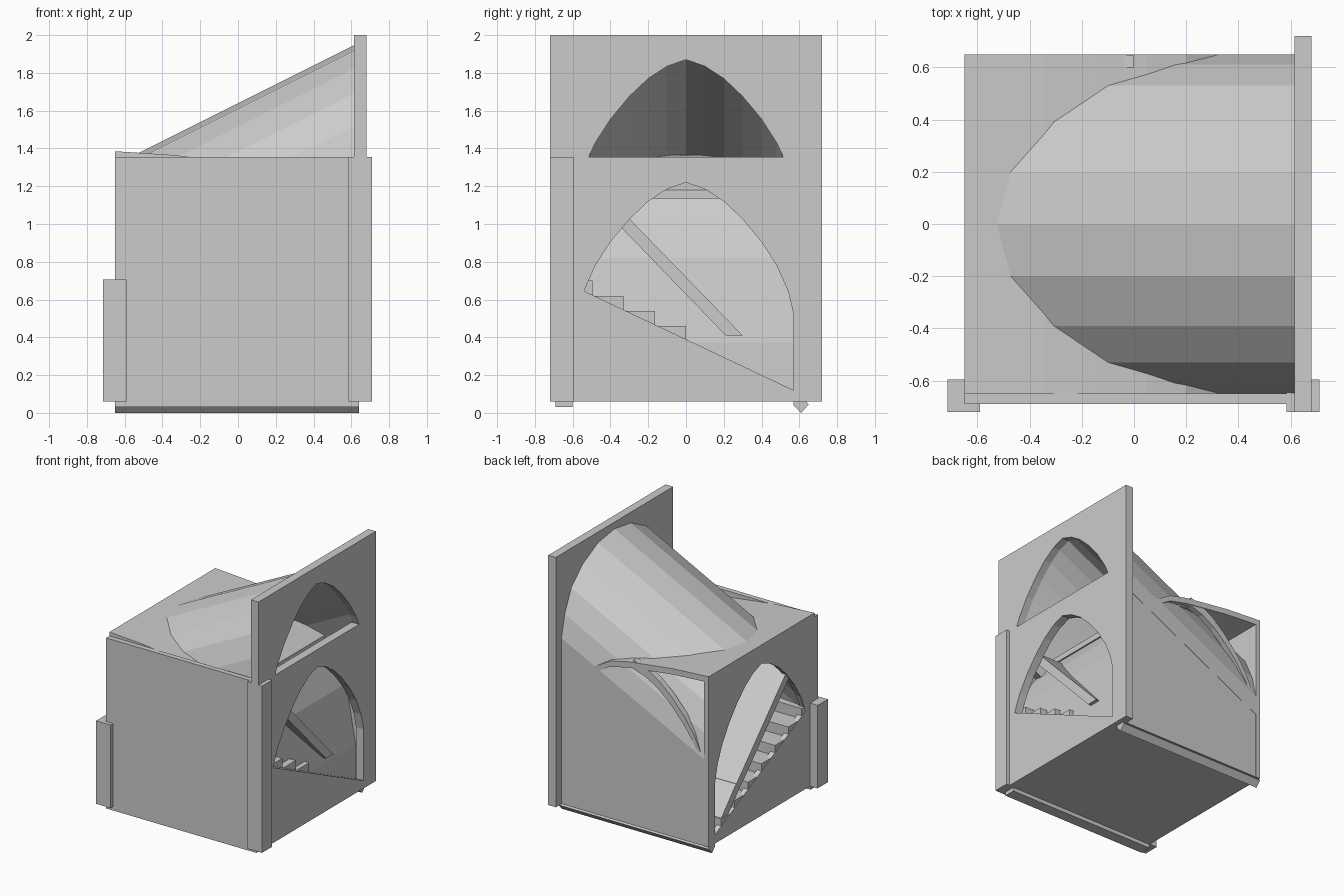
import bpy, bmesh
from mathutils import Vector

if "Cube" in bpy.data.objects:
    bpy.data.objects.remove(bpy.data.objects["Cube"])

stone = bpy.data.materials.new("grey stone")
stone.diffuse_color = (0.6, 0.6, 0.6, 1)
stone.use_nodes = True
stone.node_tree.nodes["Principled BSDF"].inputs["Base Color"].default_value = stone.diffuse_color

# Pointed-arch profiles: (half width, drop below the apex)
INNER = [(0, 0), (.1, .035), (.2, .1), (.3, .195), (.4, .315), (.48, .44), (.54, .575), (.57, .7)]
OUTER = [(0, 0), (.2, .03), (.39, .125), (.53, .255), (.61, .43), (.65, .6), (.65, .75)]


def finish(name, bm):
    bmesh.ops.recalc_face_normals(bm, faces=bm.faces[:])
    me = bpy.data.meshes.new(name)
    bm.to_mesh(me)
    bm.free()
    me.materials.append(stone)
    ob = bpy.data.objects.new(name, me)
    bpy.context.collection.objects.link(ob)
    return ob


def prism(name, loops, plane, start, vec):
    """Fill closed loops (outline, then holes) in the yz or xz plane and extrude along vec."""
    bm = bmesh.new()
    edges = []
    for loop in loops:
        vs = [bm.verts.new((start, a, b) if plane == "yz" else (a, start, b)) for a, b in loop]
        edges += [bm.edges.new((vs[i - 1], vs[i])) for i in range(len(vs))]
    bmesh.ops.triangle_fill(bm, edges=edges, use_beauty=True, use_dissolve=False)
    res = bmesh.ops.extrude_face_region(bm, geom=bm.faces[:], use_keep_orig=True)
    moved = [g for g in res["geom"] if isinstance(g, bmesh.types.BMVert)]
    bmesh.ops.translate(bm, verts=moved, vec=Vector(vec))
    return finish(name, bm)


def rect(a0, a1, b0, b1):
    return [(a0, b0), (a1, b0), (a1, b1), (a0, b1)]


def box(name, x0, x1, y0, y1, z0, z1):
    return prism(name, [rect(x0, x1, z0, z1)], "xz", y0, (0, y1 - y0, 0))


def arch(apex, profile, maxdrop=9):
    """Arch outline from the -side foot over the apex to the +side foot."""
    pts = [p for p in profile if p[1] <= maxdrop]
    return [(-w, apex - d) for w, d in reversed(pts[1:])] + [(w, apex - d) for w, d in pts]


def stair_opening(apex, foot):
    """Pointed opening whose sill slopes down along the stair."""
    return ([(-w, apex - d) for w, d in reversed(INNER[1:7])]
            + [(w, apex - d) for w, d in INNER] + [(.57, foot)])


# Base, front wall and corner posts
box("base_plate", -.65, .64, -.69, .64, .06, .1)
box("front_wall", -.65, .62, -.69, -.65, .06, 1.355)
box("right_post", .585, .71, -.72, -.595, .06, 1.355)
box("left_post", -.715, -.59, -.72, -.595, .06, .705)

# Rails under the base
box("front_rail", -.65, .64, -.69, -.6, .03, .061)
prism("back_rail", [[(.57, .061), (.57, .04), (.61, 0), (.65, .045), (.635, .061)]],
      "yz", -.65, (1.29, 0, 0))

# Tall right wall and low left wall with pointed openings
upper = [(-.515, 1.355)] + arch(1.87, INNER, .5) + [(.515, 1.355)]
prism("right_wall", [rect(-.72, .72, .06, 2), upper, stair_opening(1.22, .12)],
      "yz", .615, (.065, 0, 0))
prism("left_wall", [rect(-.65, .65, .06, 1.36), stair_opening(1.24, .13)],
      "yz", -.65, (.04, 0, 0))

# Back wall below the sloping vault
prism("back_wall", [[(-.65, .06), (.63, .06), (.63, 1.25), (-.65, .61)]], "xz", .6, (0, .048, 0))

# Sloping vault rising to the right
ring = arch(1.317, OUTER) + arch(1.237, INNER)[::-1]
prism("sloping_vault", [ring], "yz", -.645, (1.27, 0, .635))

# Thin arched deck crossing the vault
deck = [(-.65, 1.385), (-.34, 1.365), (-.14, 1.34), (.05, 1.315), (.2, 1.28), (.37, 1.18)]
prism("cross_deck", [deck + [(x, z - .045) for x, z in reversed(deck)]], "xz", -.65, (0, 1.3, 0))

# Ribs at the open back corner
half = [(-w, 1.34 - d) for w, d in INNER]
for i, (y, s) in enumerate(((.6, 1.08), (.5, .92))):
    prism(f"corner_rib_{i}", [[(x * s, z) for x, z in half]
                              + [(x * s, z - .07) for x, z in reversed(half)]],
          "xz", y, (0, .045, 0))

# Right half of the cross vault, seen through the right opening
shell = [(0, 1.31), (.2, 1.27), (.32, 1.18), (.43, 1.02), (.51, .82), (.59, .37), (.6, .1)]
prism("cross_vault", [shell + [(x * .93, z - .04) for x, z in reversed(shell)]],
      "xz", -.65, (0, 1.26, 0))

# Stair ramp, steps and sloping plank running the full width
prism("stair_ramp", [[(-.65, .09), (.6, .09), (-.65, .68)]], "yz", -.61, (1.18, 0, 0))
for i in range(7):
    y = -.66 + .165 * i
    top = .7 - .08 * i
    right = .612 if top > .42 else .57
    box(f"step_{i}", -.648, right, max(y, -.64), y + .165, max(top - .16, .08), top)
prism("sloping_plank", [[(-.4, 1.04), (-.36, 1.09), (.3, .41), (.21, .41)]],
      "yz", -.64, (1.25, 0, 0))
prism("plank_foot", [[(.21, .415), (.3, .415), (.48, .22), (.4, .22)]], "yz", -.64, (1.21, 0, 0))
